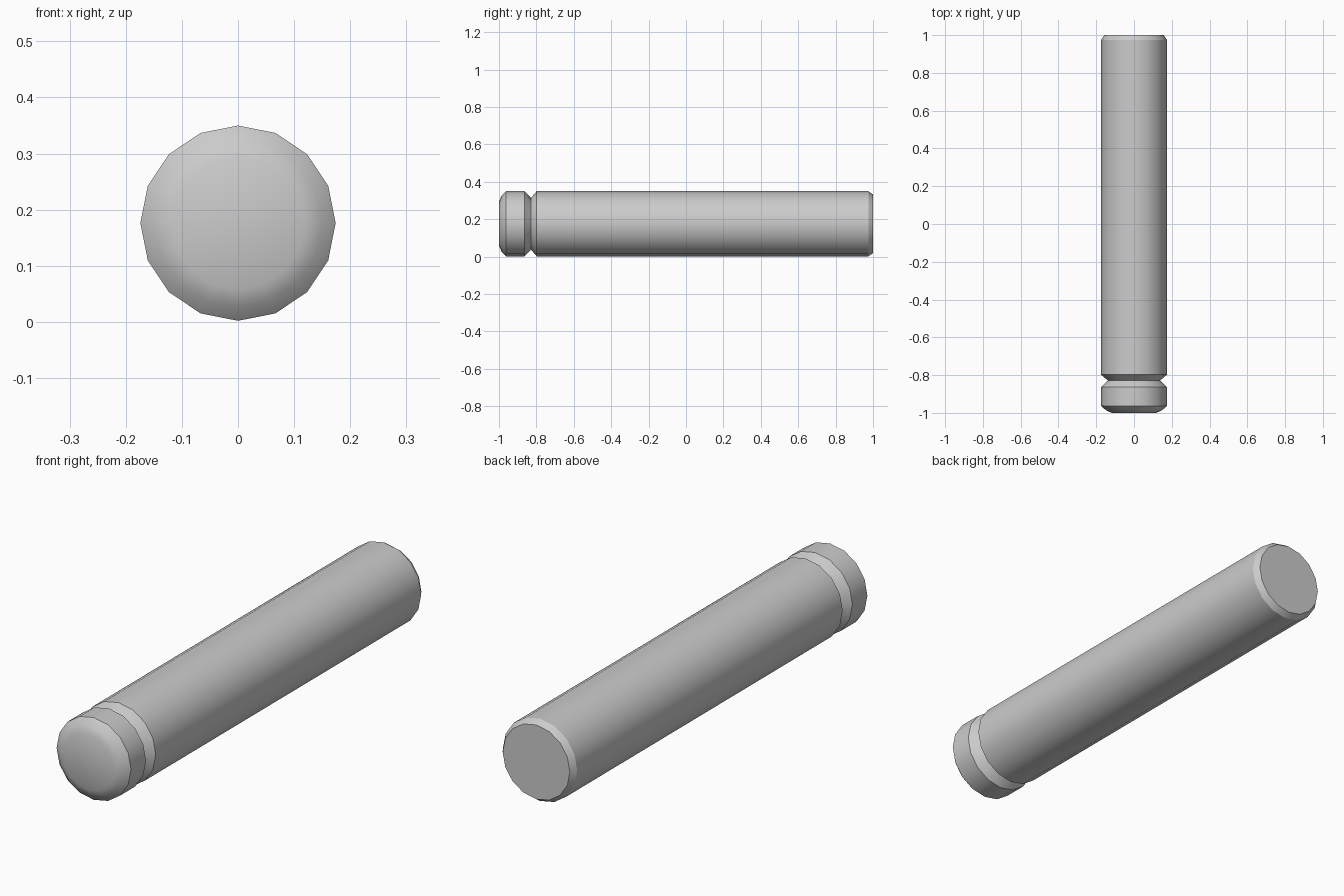
import bpy, bmesh, math

if "Cube" in bpy.data.objects:
    bpy.data.objects.remove(bpy.data.objects["Cube"])

SIDES = 16
CENTRE_Z = 0.176

# Lathe profile along y: (y, radius)
PROFILE = [
    (-1.0, 0.118), (-0.986, 0.149), (-0.963, 0.174),   # rounded nose
    (-0.863, 0.174), (-0.829, 0.138), (-0.798, 0.174), # V groove
    (0.975, 0.174), (1.0, 0.157),                      # shaft and rear chamfer
]


def lathe(name, profile):
    bm = bmesh.new()
    rings = []
    for y, r in profile:
        rings.append([bm.verts.new((r * math.cos(2 * math.pi * i / SIDES), y,
                                    CENTRE_Z + r * math.sin(2 * math.pi * i / SIDES)))
                      for i in range(SIDES)])
    for a, b in zip(rings, rings[1:]):
        for i in range(SIDES):
            j = (i + 1) % SIDES
            bm.faces.new((a[i], a[j], b[j], b[i]))
    # end caps
    bm.faces.new(rings[0])
    bm.faces.new(rings[-1])
    bmesh.ops.recalc_face_normals(bm, faces=bm.faces)
    mesh = bpy.data.meshes.new(name)
    bm.to_mesh(mesh)
    bm.free()
    obj = bpy.data.objects.new(name, mesh)
    bpy.context.collection.objects.link(obj)
    return obj


# Grooved pin
pin = lathe("grooved_pin", PROFILE)
bpy.context.view_layer.objects.active = pin
pin.select_set(True)
bpy.ops.object.shade_smooth_by_angle(angle=math.radians(30))
